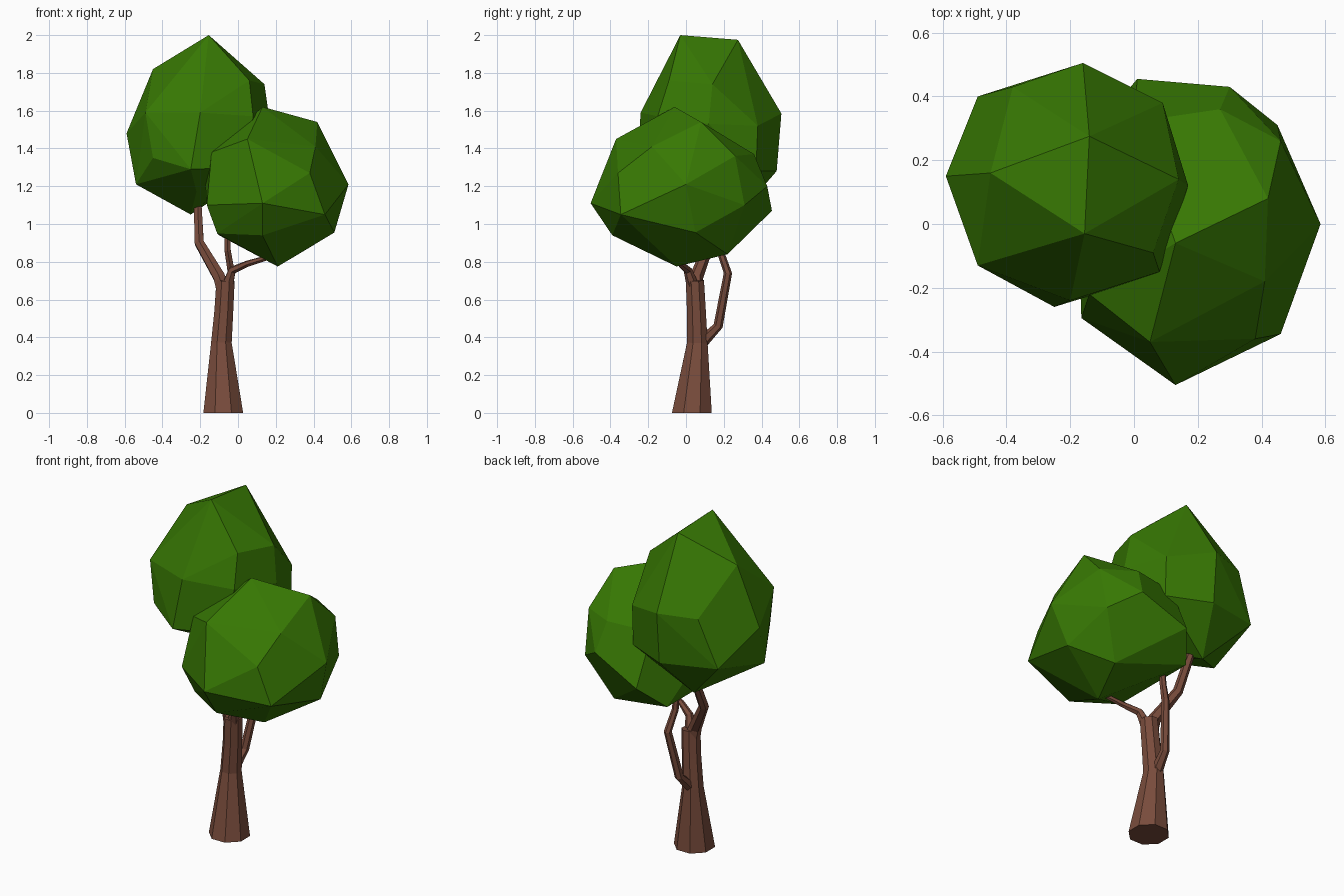
import bpy, bmesh, math
from mathutils import Vector


def material(name, rgb):
    m = bpy.data.materials.new(name)
    m.diffuse_color = (*rgb, 1)
    return m


green = material("leaf green", (0.038, 0.187, 0.001))
brown = material("bark brown", (0.19, 0.072, 0.045))


def finish(name, bm, mat):
    bmesh.ops.recalc_face_normals(bm, faces=bm.faces[:])
    me = bpy.data.meshes.new(name)
    bm.to_mesh(me)
    bm.free()
    me.materials.append(mat)
    ob = bpy.data.objects.new(name, me)
    bpy.context.collection.objects.link(ob)
    return ob


def limb(name, path, sides):
    """Tapered faceted tube through (x, y, z, radius) stations."""
    bm = bmesh.new()
    pts = [Vector(p[:3]) for p in path]
    rings = []
    for i, p in enumerate(pts):
        d = (pts[min(i + 1, len(pts) - 1)] - pts[max(i - 1, 0)]).normalized()
        if p.z == 0:
            d = Vector((0, 0, 1))
        q = Vector((0, 0, 1)).rotation_difference(d)
        ring = []
        for k in range(sides):
            a = 2 * math.pi * (k + 0.5) / sides
            ring.append(bm.verts.new(p + q @ (Vector((math.cos(a), math.sin(a), 0)) * path[i][3])))
        rings.append(ring)
    for a, b in zip(rings, rings[1:]):
        for k in range(sides):
            j = (k + 1) % sides
            bm.faces.new((a[k], a[j], b[j], b[k]))
    bm.faces.new(rings[0])
    bm.faces.new(rings[-1])
    return finish(name, bm, brown)


def crown(name, points):
    """Faceted leaf mass: hull around its corner points."""
    bm = bmesh.new()
    for p in points:
        bm.verts.new(p)
    bmesh.ops.convex_hull(bm, input=bm.verts[:])
    loose = [v for v in bm.verts if not v.link_faces]
    bmesh.ops.delete(bm, geom=loose, context='VERTS')
    bmesh.ops.dissolve_limit(bm, angle_limit=math.radians(6),
                             verts=bm.verts[:], edges=bm.edges[:])
    return finish(name, bm, green)


# Trunk and branches
limb("trunk", [(-0.078, 0.031, 0, 0.114), (-0.088, 0.06, 0.37, 0.059),
               (-0.075, 0.055, 0.54, 0.054), (-0.066, 0.047, 0.70, 0.052)], 8)
limb("left_branch", [(-0.08, 0.05, 0.66, 0.042), (-0.10, 0.055, 0.72, 0.036),
                     (-0.205, 0.125, 0.90, 0.028), (-0.213, 0.22, 1.09, 0.024)], 6)
limb("right_branch", [(-0.06, 0.04, 0.66, 0.035), (-0.03, 0.01, 0.755, 0.023),
                      (0.05, -0.03, 0.79, 0.017), (0.2, -0.07, 0.835, 0.012)], 6)
limb("back_branch", [(-0.09, 0.07, 0.36, 0.035), (-0.075, 0.17, 0.46, 0.025),
                     (-0.035, 0.222, 0.74, 0.022), (-0.055, 0.18, 0.86, 0.019),
                     (-0.06, 0.16, 1.05, 0.014)], 6)

# Leaf masses
crown("upper_leaves", [
    (-0.155, -0.03, 2.0), (-0.14, 0.275, 1.975), (-0.45, 0.16, 1.82),
    (-0.38, -0.06, 1.75), (0.06, -0.09, 1.76), (0.14, 0.14, 1.74),
    (0.17, 0.12, 1.53), (-0.20, -0.24, 1.59), (-0.49, -0.13, 1.59),
    (0.08, -0.15, 1.57), (0.04, -0.17, 1.3), (-0.25, -0.26, 1.29),
    (-0.45, -0.15, 1.35), (-0.59, 0.15, 1.48), (-0.54, 0.03, 1.21),
    (-0.25, 0.28, 1.05), (-0.16, 0.505, 1.585), (-0.16, 0.48, 1.28),
    (0.09, 0.38, 1.52), (-0.49, 0.40, 1.30), (-0.38, 0.43, 1.58),
    (0.09, 0.37, 1.28), (-0.22, -0.03, 1.17)])
crown("lower_leaves", [
    (0.13, -0.06, 1.62), (0.42, 0.08, 1.54), (0.585, 0.0, 1.21),
    (0.05, -0.37, 1.45), (0.41, -0.18, 1.41), (0.38, -0.36, 1.27),
    (0.13, -0.505, 1.11), (0.46, -0.345, 1.05), (0.51, 0.05, 0.955),
    (0.21, -0.05, 0.775), (0.13, -0.39, 0.94), (-0.165, -0.295, 1.10),
    (-0.14, -0.22, 1.38), (-0.11, -0.25, 0.95), (0.27, 0.36, 1.37),
    (0.46, 0.26, 1.36), (0.30, 0.43, 1.2), (0.01, 0.455, 1.07),
    (0.45, 0.31, 1.10), (0.32, 0.22, 0.84), (0.0, 0.32, 1.36),
    (-0.175, 0.0, 1.24), (-0.10, 0.32, 0.94)])
